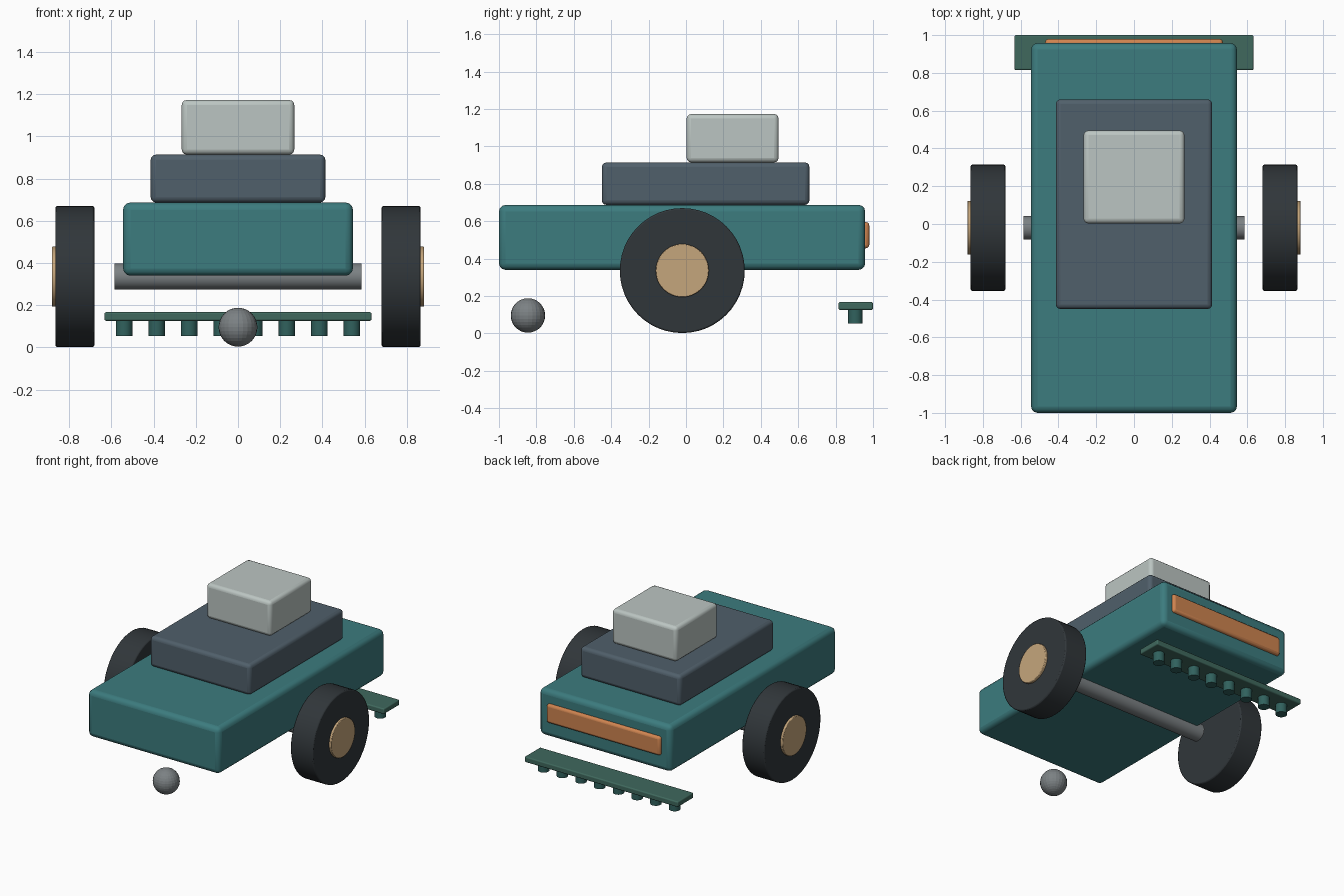
import bpy
import math

if "Cube" in bpy.data.objects:
    bpy.data.objects.remove(bpy.data.objects["Cube"])


def material(name, rgb):
    m = bpy.data.materials.new(name)
    m.diffuse_color = (*rgb, 1)
    m.use_nodes = True
    m.node_tree.nodes["Principled BSDF"].inputs["Base Color"].default_value = m.diffuse_color
    return m


TEAL = material("teal", (0.045, 0.2, 0.21))
SLATE = material("slate", (0.08, 0.115, 0.145))
PALE = material("pale_grey", (0.5, 0.56, 0.54))
ORANGE = material("orange", (0.62, 0.23, 0.08))
TAN = material("tan", (0.56, 0.38, 0.2))
RUBBER = material("rubber", (0.03, 0.037, 0.042))
GREEN = material("bar_green", (0.05, 0.14, 0.11))
DARK_TEAL = material("dark_teal", (0.03, 0.12, 0.11))
STEEL = material("steel", (0.2, 0.22, 0.23))


def finish(name, mat, bevel=0, segments=3, smooth=True):
    ob = bpy.context.object
    ob.name = name
    ob.data.materials.append(mat)
    if bevel:
        mod = ob.modifiers.new("bevel", 'BEVEL')
        mod.width = bevel
        mod.segments = segments
        mod.limit_method = 'ANGLE'
        mod.angle_limit = math.radians(40)
    if smooth:
        bpy.ops.object.shade_smooth_by_angle(angle=math.radians(35))
    return ob


def box(name, x, y, z, mat, bevel):
    """Bevelled box from (min, max) ranges."""
    spans = (x, y, z)
    bpy.ops.mesh.primitive_cube_add(size=1, location=[(a + b) / 2 for a, b in spans])
    bpy.context.object.scale = [b - a for a, b in spans]
    bpy.ops.object.transform_apply(location=False, rotation=False, scale=True)
    return finish(name, mat, bevel)


def cylinder(name, radius, length, loc, mat, along_x=False, bevel=0, sides=48):
    rot = (0, math.pi / 2, 0) if along_x else (0, 0, 0)
    bpy.ops.mesh.primitive_cylinder_add(vertices=sides, radius=radius, depth=length,
                                        location=loc, rotation=rot)
    return finish(name, mat, bevel, 2)


# Stacked body
box("chassis", (-0.545, 0.545), (-1.0, 0.958), (0.34, 0.687), TEAL, 0.035)
box("upper_deck", (-0.414, 0.414), (-0.45, 0.66), (0.687, 0.914), SLATE, 0.025)
box("top_module", (-0.267, 0.267), (0.003, 0.495), (0.914, 1.173), PALE, 0.025)
box("rear_panel", (-0.47, 0.47), (0.935, 0.98), (0.455, 0.595), ORANGE, 0.018)

# Axle, wheels and hub caps
AXLE_Y, AXLE_Z = -0.02, 0.336
cylinder("axle", 0.062, 1.17, (0, AXLE_Y, AXLE_Z), STEEL, True, sides=32)
for side, s in (("left", -1), ("right", 1)):
    cylinder(f"{side}_wheel", 0.334, 0.184, (s * 0.773, AXLE_Y, AXLE_Z), RUBBER, True, 0.008)
    cylinder(f"{side}_hub_cap", 0.142, 0.04, (s * 0.862, AXLE_Y, AXLE_Z), TAN, True, 0.004)

# Front caster ball
bpy.ops.mesh.primitive_uv_sphere_add(segments=24, ring_count=16, radius=0.092,
                                     location=(0, -0.845, 0.096))
finish("caster_ball", STEEL, smooth=False)

# Rear sensor bar with a row of sensors underneath
box("sensor_bar", (-0.633, 0.633), (0.815, 1.0), (0.126, 0.167), GREEN, 0.008)
for i in range(8):
    cylinder(f"sensor_{i + 1}", 0.039, 0.085, (-0.54 + i * 1.08 / 7, 0.905, 0.0965),
             DARK_TEAL, sides=24)
